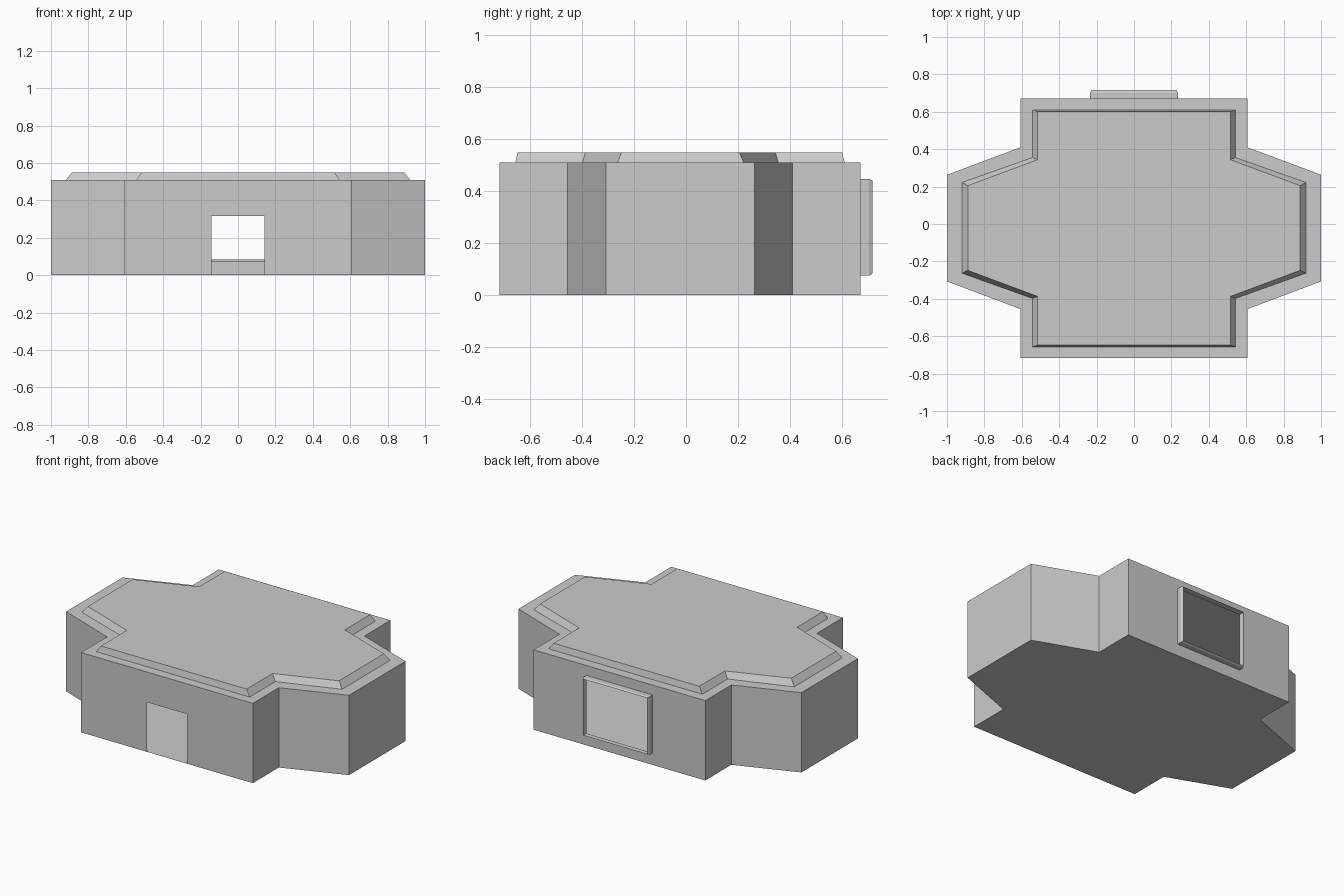
import bpy, bmesh

if "Cube" in bpy.data.objects:
    bpy.data.objects.remove(bpy.data.objects["Cube"])


def make_object(name, build):
    bm = bmesh.new()
    build(bm)
    bmesh.ops.remove_doubles(bm, verts=bm.verts, dist=0.0005)
    mesh = bpy.data.meshes.new(name)
    bm.to_mesh(mesh)
    bm.free()
    obj = bpy.data.objects.new(name, mesh)
    bpy.context.collection.objects.link(obj)
    return obj


def face(bm, points):
    return bm.faces.new([bm.verts.new(p) for p in points])


def mirrored(half, z):
    # closed outline from its right half (front to back)
    return [(x, y, z) for x, y in half] + [(-x, y, z) for x, y in reversed(half)]


def bridge(bm, low, high, skip=()):
    n = len(low)
    for i in range(n):
        if i not in skip:
            j = (i + 1) % n
            face(bm, [low[i], low[j], high[j], high[i]])


FRONT, BACK, WALL_TOP, ROOF_TOP = -0.717, 0.672, 0.51, 0.55
outer = [(0.607, FRONT), (0.607, -0.455), (1, -0.307), (1, 0.263), (0.607, 0.41), (0.607, BACK)]
rim = [(0.543, -0.657), (0.543, -0.398), (0.92, -0.263), (0.92, 0.222), (0.543, 0.355), (0.543, 0.61)]
crown = [(0.515, -0.648), (0.515, -0.387), (0.888, -0.248), (0.888, 0.205), (0.515, 0.344), (0.515, 0.601)]


def rect(hx, z0, z1, y):
    # counter-clockwise seen from behind
    return [(hx, y, z0), (-hx, y, z0), (-hx, y, z1), (hx, y, z1)]


WINDOW = (0.234, 0.076, 0.447)


def build_walls(bm):
    base, top = mirrored(outer, 0), mirrored(outer, WALL_TOP)
    # side walls, leaving the back (5) and front (11) for openings
    bridge(bm, base, top, skip=(5, 11))
    # front wall with doorway notch
    w, d, h = 0.607, 0.142, 0.317
    face(bm, [(x, FRONT, z) for x, z in
              [(-w, 0), (-d, 0), (-d, h), (d, h), (d, 0), (w, 0), (w, WALL_TOP), (-w, WALL_TOP)]])
    # back wall around the window
    bridge(bm, rect(w, 0, WALL_TOP, BACK), rect(*WINDOW, BACK))


def build_roof(bm):
    ledge, foot, top = mirrored(outer, WALL_TOP), mirrored(rim, WALL_TOP), mirrored(crown, ROOF_TOP)
    bridge(bm, ledge, foot)
    bridge(bm, foot, top)
    face(bm, top)


def build_floor(bm):
    face(bm, list(reversed(mirrored(outer, 0))))


def build_window_frame(bm):
    # thin projecting sleeve with a chamfered lip
    hx, z0, z1 = WINDOW
    root, lip = rect(hx, z0, z1, BACK), rect(hx, z0, z1, 0.704)
    tip = rect(hx - 0.007, z0 + 0.007, z1 - 0.005, 0.717)
    bridge(bm, root, lip)
    bridge(bm, lip, tip)


make_object("walls", build_walls)
make_object("roof", build_roof)
make_object("floor", build_floor)
make_object("window_frame", build_window_frame)
